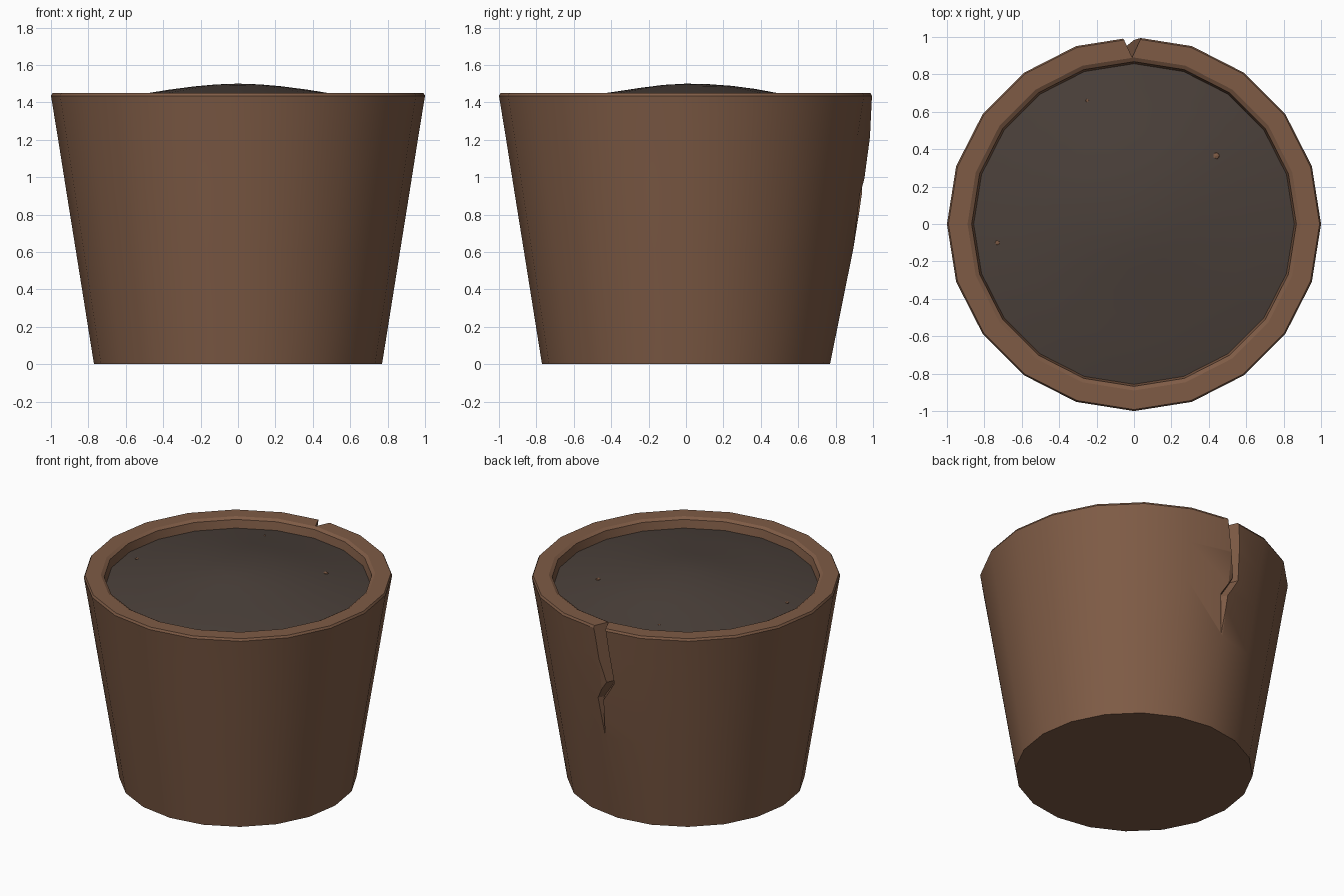
import bpy, bmesh, math

if "Cube" in bpy.data.objects:
    bpy.data.objects.remove(bpy.data.objects["Cube"])

SIDES = 20


def material(name, color):
    m = bpy.data.materials.new(name)
    m.diffuse_color = (*color, 1)
    m.use_nodes = True
    m.node_tree.nodes["Principled BSDF"].inputs["Base Color"].default_value = m.diffuse_color
    return m


clay = material("brown clay", (0.21, 0.105, 0.06))
earth = material("dark soil", (0.069, 0.051, 0.042))


def make_object(name, bm, mat):
    bmesh.ops.recalc_face_normals(bm, faces=bm.faces)
    me = bpy.data.meshes.new(name)
    bm.to_mesh(me)
    bm.free()
    ob = bpy.data.objects.new(name, me)
    bpy.context.collection.objects.link(ob)
    me.materials.append(mat)
    return ob


def smooth(ob, degrees):
    bpy.ops.object.select_all(action='DESELECT')
    ob.select_set(True)
    bpy.context.view_layer.objects.active = ob
    bpy.ops.object.shade_smooth_by_angle(angle=math.radians(degrees))


def lathe(bm, rings, cap_start=True, cap_end=True):
    """Join rings of vertices; rings are functions of angle giving a point."""
    loops = [[bm.verts.new(f(2 * math.pi * i / SIDES)) for i in range(SIDES)] for f in rings]
    for a, b in zip(loops, loops[1:]):
        for i in range(SIDES):
            j = (i + 1) % SIDES
            bm.faces.new((a[i], a[j], b[j], b[i]))
    if cap_start:
        bm.faces.new(loops[0])
    if cap_end:
        bm.faces.new(loops[-1])
    return loops


# Pot: hollow tapered shell, pushed out slightly around the crack at the back
def pot_ring(r, z, bulge=0.0):
    def f(a):
        push = bulge if abs(a - math.pi / 2) < 0.01 else 0
        return (r * math.cos(a), r * math.sin(a) + push, z)
    return f


bm = bmesh.new()
lathe(bm, [pot_ring(*p) for p in [
    (0.77, 0), (0.869, 0.62, 0.026), (0.922, 0.95, 0.026), (0.963, 1.21, 0.02),
    (1.0, 1.435), (0.992, 1.45), (0.89, 1.45), (0.868, 1.437), (0.854, 1.36), (0.65, 0.1)]])
pot = make_object("pot", bm, clay)

# Crack: zigzag wedge cutter; each row is z, left x, right x, surface y, depth
rows = [(1.60, -0.065, 0.04, 1.02, 0.13), (1.45, -0.06, 0.04, 1.0, 0.11),
        (1.05, -0.10, -0.035, 0.96, 0.07), (0.91, -0.005, 0.05, 0.94, 0.05),
        (0.64, 0.012, 0.016, 0.897, 0.004)]
bm = bmesh.new()
tris = []
for z, xl, xr, y, d in rows:
    mid, half = (xl + xr) / 2, (xr - xl) / 2
    k = (d + 0.05) / d if d > 0.01 else 1.5
    out = y + (k - 1) * d
    tris.append([bm.verts.new(p) for p in (
        (mid - half * k, out, z), (mid, y - d, z), (mid + half * k, out, z))])
for a, b in zip(tris, tris[1:]):
    for i in range(3):
        j = (i + 1) % 3
        bm.faces.new((a[i], a[j], b[j], b[i]))
bm.faces.new(tris[0])
bm.faces.new(tris[-1])
bmesh.ops.triangulate(bm, faces=bm.faces)
cutter = make_object("crack_cutter", bm, clay)
cutter.hide_render = True

mod = pot.modifiers.new("crack", 'BOOLEAN')
mod.operation = 'DIFFERENCE'
mod.object = cutter
mod.solver = 'EXACT'
bpy.context.view_layer.objects.active = pot
bpy.ops.object.modifier_apply(modifier="crack")
bpy.data.objects.remove(cutter)
smooth(pot, 25)


# Soil: gently uneven mound
def soil_z(x, y):
    r = math.hypot(x, y) / 0.857
    wave = 0.008 * math.sin(5 * y + 0.5) * math.sin(3 * x + 1.5) * r * (1 - r) * 4
    return 1.38 + 0.12 * (1 - min(r, 1) ** 1.5) + wave


def soil_ring(r):
    def f(a):
        x, y = r * math.cos(a), r * math.sin(a)
        return (x, y, soil_z(x, y))
    return f


bm = bmesh.new()
loops = lathe(bm, [soil_ring(0.857 * k / 7) for k in range(7, 0, -1)], False, False)
top = bm.verts.new((0, 0, 1.5))
for i in range(SIDES):
    bm.faces.new((loops[-1][i], loops[-1][(i + 1) % SIDES], top))
soil = make_object("soil", bm, earth)
if soil.data.polygons[0].normal.z < 0:
    soil.data.flip_normals()
smooth(soil, 60)

# Clay crumbs barely showing through the soil
bm = bmesh.new()
for x, y, s in [(-0.25, 0.66, 0.01), (0.44, 0.365, 0.019), (-0.73, -0.1, 0.014)]:
    ret = bmesh.ops.create_icosphere(bm, subdivisions=1, radius=s)
    for v in ret["verts"]:
        v.co = (v.co.x + x, v.co.y + y, v.co.z * 0.35 + soil_z(x, y))
make_object("clay_crumbs", bm, clay)
